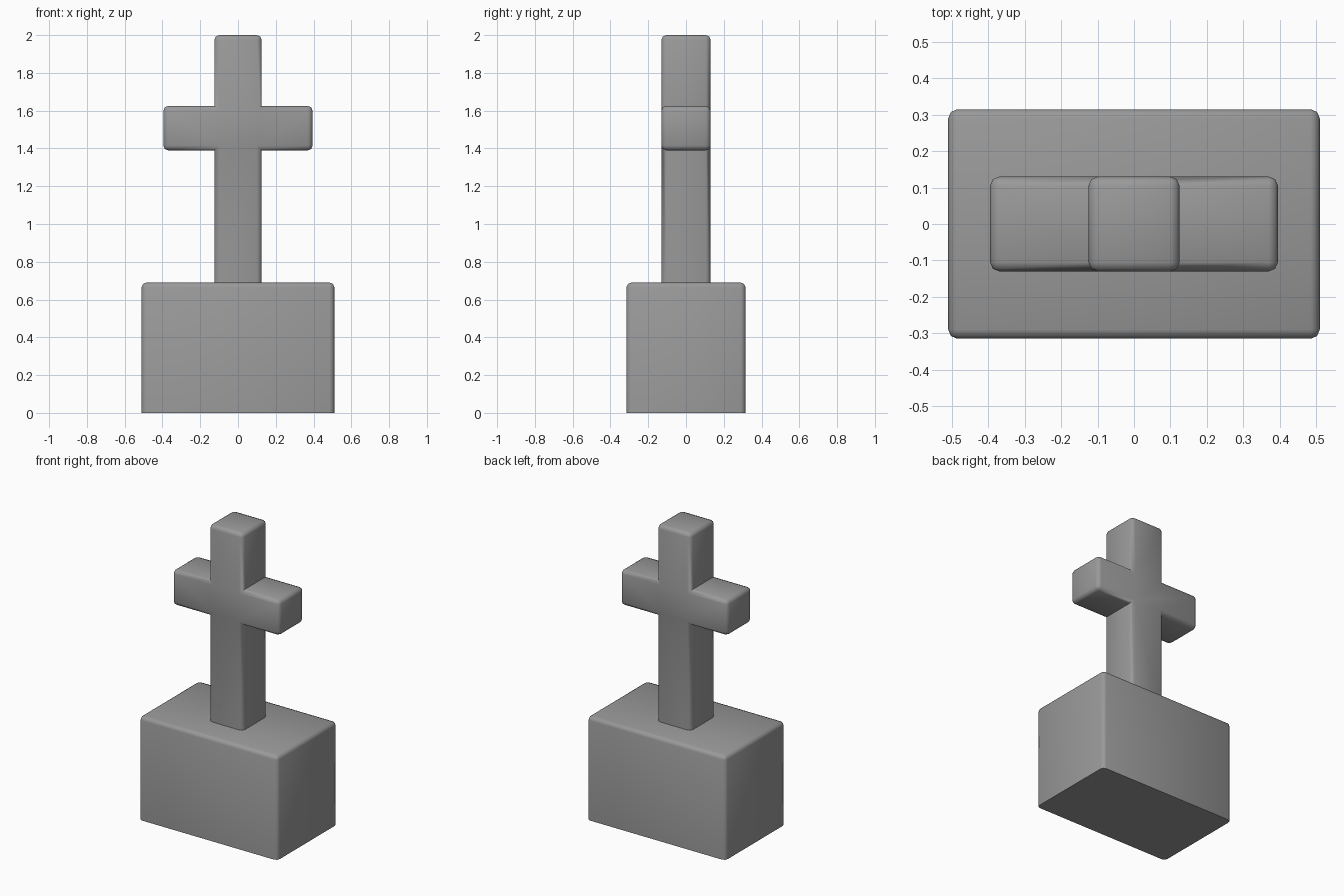
import bpy, bmesh, math

cube = bpy.data.objects.get("Cube")
if cube:
    bpy.data.objects.remove(cube, do_unlink=True)

stone = bpy.data.materials.new("grey stone")
stone.use_nodes = True
GREY = (0.32, 0.32, 0.32, 1)
stone.diffuse_color = GREY
stone.node_tree.nodes["Principled BSDF"].inputs["Base Color"].default_value = GREY


def rounded_prism(name, outline, half_depth, bevel):
    """Extrude a front outline along y and round every convex edge above its bottom."""
    bm = bmesh.new()
    face = bm.faces.new([bm.verts.new((x, -half_depth, z)) for x, z in outline])
    out = bmesh.ops.extrude_face_region(bm, geom=[face])
    verts = [v for v in out["geom"] if isinstance(v, bmesh.types.BMVert)]
    bmesh.ops.translate(bm, verts=verts, vec=(0, 2 * half_depth, 0))
    bmesh.ops.recalc_face_normals(bm, faces=bm.faces)
    low = min(v.co.z for v in bm.verts)
    edges = [e for e in bm.edges
             if e.is_convex and max(v.co.z for v in e.verts) > low + 0.001]
    bmesh.ops.bevel(bm, geom=edges, offset=bevel, offset_type='OFFSET',
                    segments=2, profile=0.5, affect='EDGES', clamp_overlap=True)
    bmesh.ops.recalc_face_normals(bm, faces=bm.faces)
    mesh = bpy.data.meshes.new(name)
    bm.to_mesh(mesh)
    bm.free()
    mesh.materials.append(stone)
    obj = bpy.data.objects.new(name, mesh)
    bpy.context.collection.objects.link(obj)
    bpy.ops.object.select_all(action='DESELECT')
    obj.select_set(True)
    bpy.context.view_layer.objects.active = obj
    bpy.ops.object.shade_smooth_by_angle(angle=math.radians(50))
    return obj


def mirrored(half):
    """Complete a right-hand half outline with its reflection."""
    return half + [(-x, z) for x, z in reversed(half)]


# Plinth block
rounded_prism("plinth", mirrored([(0.51, 0), (0.51, 0.69)]), 0.315, 0.025)

# Upright and arms in one piece, sunk slightly into the plinth
rounded_prism("cross", mirrored([
    (0.125, 0.66), (0.125, 1.39), (0.395, 1.39),
    (0.395, 1.625), (0.125, 1.625), (0.125, 2.0)]), 0.13, 0.025)
